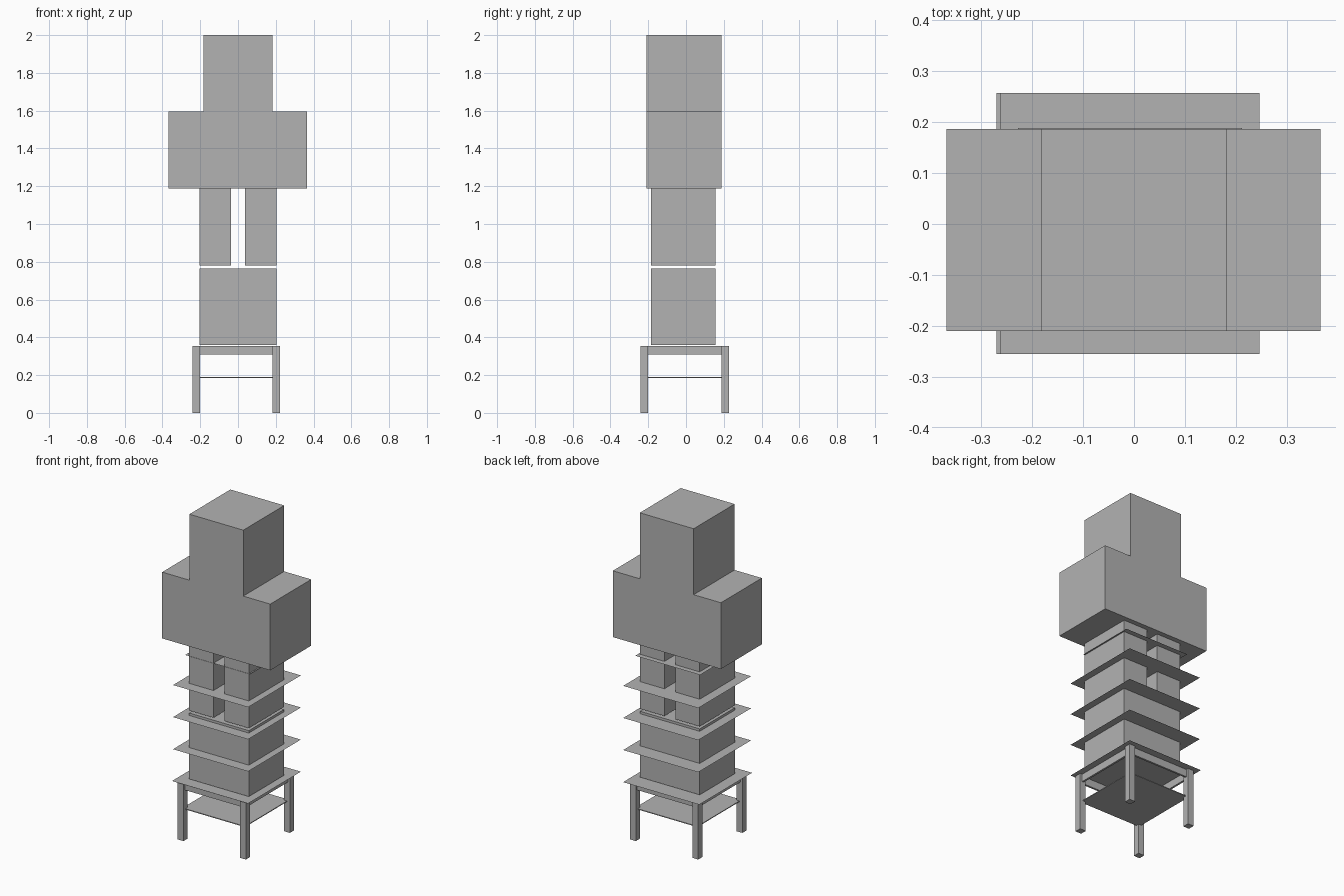
import bpy
import bmesh

cube = bpy.data.objects.get("Cube")
if cube:
    bpy.data.objects.remove(cube, do_unlink=True)

grey = bpy.data.materials.new("plain grey")
grey.use_nodes = True
colour = (0.45, 0.45, 0.45, 1)
grey.diffuse_color = colour
grey.node_tree.nodes["Principled BSDF"].inputs["Base Color"].default_value = colour


def add_object(name, bm):
    mesh = bpy.data.meshes.new(name)
    bm.to_mesh(mesh)
    bm.free()
    mesh.materials.append(grey)
    obj = bpy.data.objects.new(name, mesh)
    bpy.context.collection.objects.link(obj)
    return obj


def box(name, x, y, z):
    """Box from (low, high) ranges on each axis."""
    bm = bmesh.new()
    bmesh.ops.create_cube(bm, size=1)
    for v in bm.verts:
        for axis, (low, high) in enumerate((x, y, z)):
            v.co[axis] = high if v.co[axis] > 0 else low
    return add_object(name, bm)


def sheet(name, x, y, z):
    """Single flat face at one height."""
    bm = bmesh.new()
    corners = [(x[0], y[0]), (x[1], y[0]), (x[1], y[1]), (x[0], y[1])]
    bm.faces.new([bm.verts.new((cx, cy, z)) for cx, cy in corners])
    return add_object(name, bm)


# Stacked blocks
depth = (-0.185, 0.157)
box("head", (-0.183, 0.183), (-0.21, 0.187), (1.595, 2))
box("torso", (-0.368, 0.366), (-0.21, 0.187), (1.188, 1.595))
box("right_leg", (-0.203, -0.037), depth, (0.78, 1.188))
box("left_leg", (0.037, 0.203), depth, (0.78, 1.188))
box("lower_block", (-0.203, 0.203), depth, (0.36, 0.765))

# Thin shelves crossing the stack
for i in range(1, 4):
    sheet(f"shelf_{i}", (-0.263, 0.247), (-0.255, 0.257), 0.356 + 0.197 * i)
sheet("top_shelf", (-0.228, 0.212), (-0.187, 0.189), 1.115)

# Table: top, lower shelf, legs and rails
sheet("table_top", (-0.27, 0.247), (-0.255, 0.257), 0.356)
leg_x, leg_y, half = (-0.222, 0.202), (-0.221, 0.207), 0.02
box("table_shelf", leg_x, leg_y, (0.186, 0.191))
rail_z, thin = (0.308, 0.354), 0.006
for x, side in zip(leg_x, ("right", "left")):
    for y, end in zip(leg_y, ("front", "back")):
        box(f"table_leg_{end}_{side}", (x - half, x + half),
            (y - half, y + half), (0, 0.355))
    box(f"rail_{side}", (x - thin, x + thin),
        (leg_y[0] + half, leg_y[1] - half), rail_z)
for y, end in zip(leg_y, ("front", "back")):
    box(f"rail_{end}", (leg_x[0] + half, leg_x[1] - half),
        (y - thin, y + thin), rail_z)
